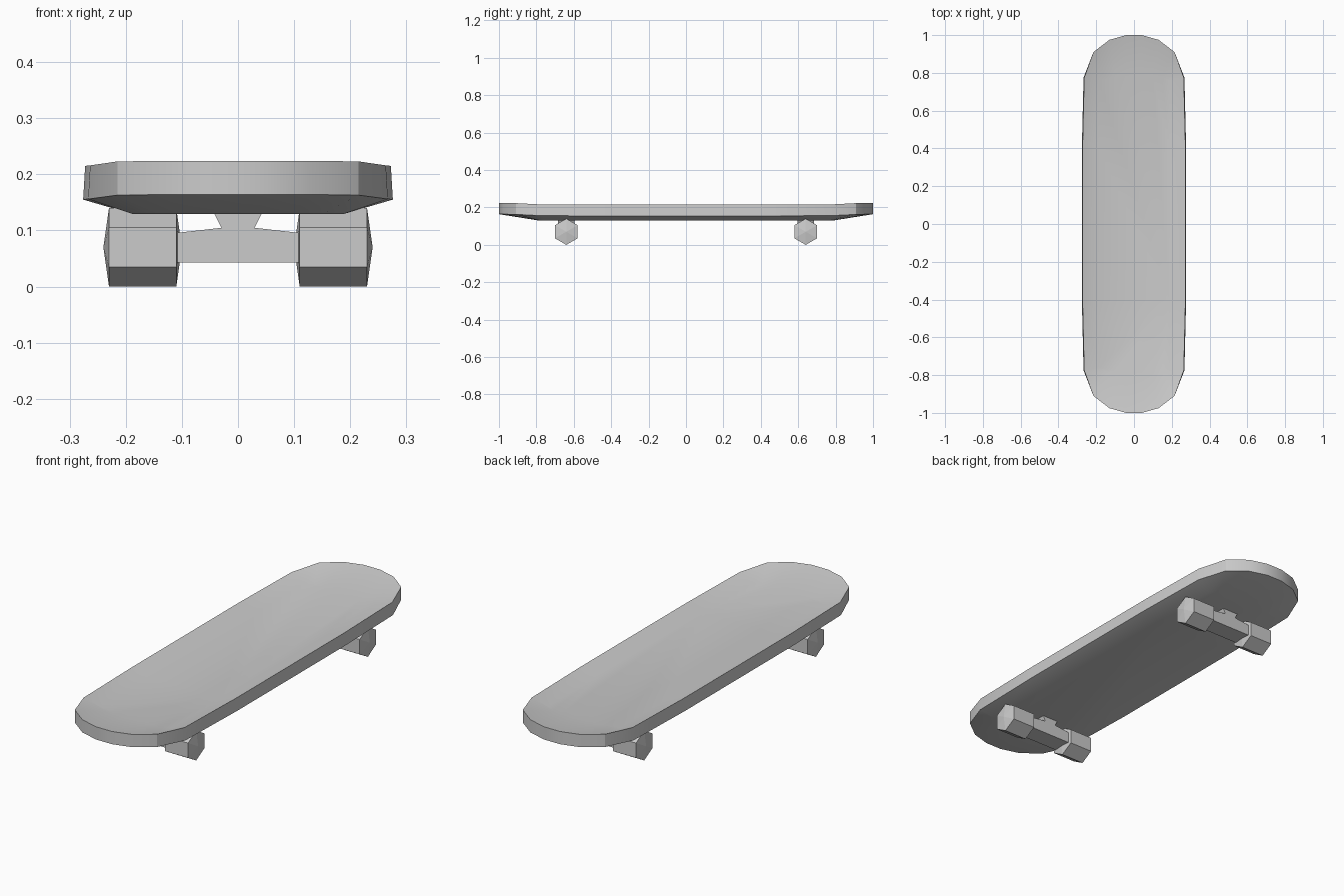
import bpy, bmesh
from math import pi
from mathutils import Matrix, Vector

if "Cube" in bpy.data.objects:
    bpy.data.objects.remove(bpy.data.objects["Cube"])


def finish(bm, name):
    bmesh.ops.recalc_face_normals(bm, faces=bm.faces)
    me = bpy.data.meshes.new(name)
    bm.to_mesh(me)
    bm.free()
    ob = bpy.data.objects.new(name, me)
    bpy.context.collection.objects.link(ob)
    return ob


def full_loop(quarter):
    """Mirror a quarter outline (side to nose) into a closed loop."""
    right = quarter + [(x, -y, z) for x, y, z in quarter][::-1]
    right = [p for p in quarter[::-1]][::-1]
    q2 = [(-x, y, z) for x, y, z in quarter][::-1]
    q3 = [(-x, -y, z) for x, y, z in quarter]
    q4 = [(x, -y, z) for x, y, z in quarter][::-1]
    return right + q2 + q3 + q4


def prism(profile, half_y, name, y):
    """Extrude an x/z profile along y."""
    bm = bmesh.new()
    face = bm.faces.new([bm.verts.new((x, y - half_y, z)) for x, z in profile])
    ext = bmesh.ops.extrude_face_region(bm, geom=[face])
    for v in ext["geom"]:
        if isinstance(v, bmesh.types.BMVert):
            v.co.y += 2 * half_y
    return finish(bm, name)


# Deck: dished board with upturned rim, nose and tail
rim = [(0.276, 0.40, 0.155), (0.267, 0.775, 0.156), (0.215, 0.91, 0.163),
       (0.13, 0.975, 0.164), (0.042, 1.0, 0.164)]
pan = [(0.187, 0.40, 0.129), (0.187, 0.76, 0.129), (0.15, 0.78, 0.129),
       (0.10, 0.78, 0.129), (0.04, 0.78, 0.129)]
T = 0.06
rings = [full_loop(pan), full_loop(rim),
         full_loop([(x * 0.987 if y < 0.8 else x, y, z + T) for x, y, z in rim]),
         full_loop([(x, y, z + T) for x, y, z in pan])]
bm = bmesh.new()
loops = [[bm.verts.new(p) for p in r] for r in rings]
n = len(loops[0])
for a, b in zip(loops, loops[1:]):
    for i in range(n):
        j = (i + 1) % n
        bm.faces.new((a[i], a[j], b[j], b[i]))
bm.faces.new(loops[0][::-1])
bm.faces.new(loops[-1])
deck = finish(bm, "deck")
bpy.context.view_layer.objects.active = deck
deck.select_set(True)
bpy.ops.object.shade_smooth_by_angle(angle=pi / 6)
deck.select_set(False)


# Wheels: six-sided, with shallow pointed ends
def wheel(name, x, y):
    bm = bmesh.new()
    bmesh.ops.create_cone(bm, cap_ends=True, segments=6, radius1=0.07,
                          radius2=0.07, depth=0.12)
    caps = [f for f in bm.faces if len(f.verts) == 6]
    for f in caps:
        normal = f.normal.copy()
        tip = bmesh.ops.poke(bm, faces=[f])["verts"][0]
        tip.co.z = 0.07 if tip.co.z > 0 else -0.07
    # Turn the axis to x with a corner pointing down
    bmesh.ops.rotate(bm, verts=bm.verts, cent=(0, 0, 0),
                     matrix=Matrix.Rotation(pi / 2, 3, 'Y'))
    top = max(v.co.z for v in bm.verts)
    if top < 0.069:
        bmesh.ops.rotate(bm, verts=bm.verts, cent=(0, 0, 0),
                         matrix=Matrix.Rotation(pi / 6, 3, 'X'))
    bmesh.ops.translate(bm, verts=bm.verts, vec=Vector((x, y, 0.07)))
    finish(bm, name)


for end, y in (("front", -0.64), ("back", 0.64)):
    for side, x in (("left", -0.17), ("right", 0.17)):
        wheel(f"{end}_{side}_wheel", x, y)
    # Hanger bar between the wheels
    prism([(-0.115, 0.043), (0.115, 0.043), (0.115, 0.095), (0.027, 0.105),
           (-0.027, 0.105), (-0.115, 0.095)], 0.045, f"{end}_hanger", y)
    # Flared neck joining hanger and deck
    prism([(-0.027, 0.10), (0.027, 0.10), (0.043, 0.132), (-0.043, 0.132)],
          0.045, f"{end}_neck", y)
